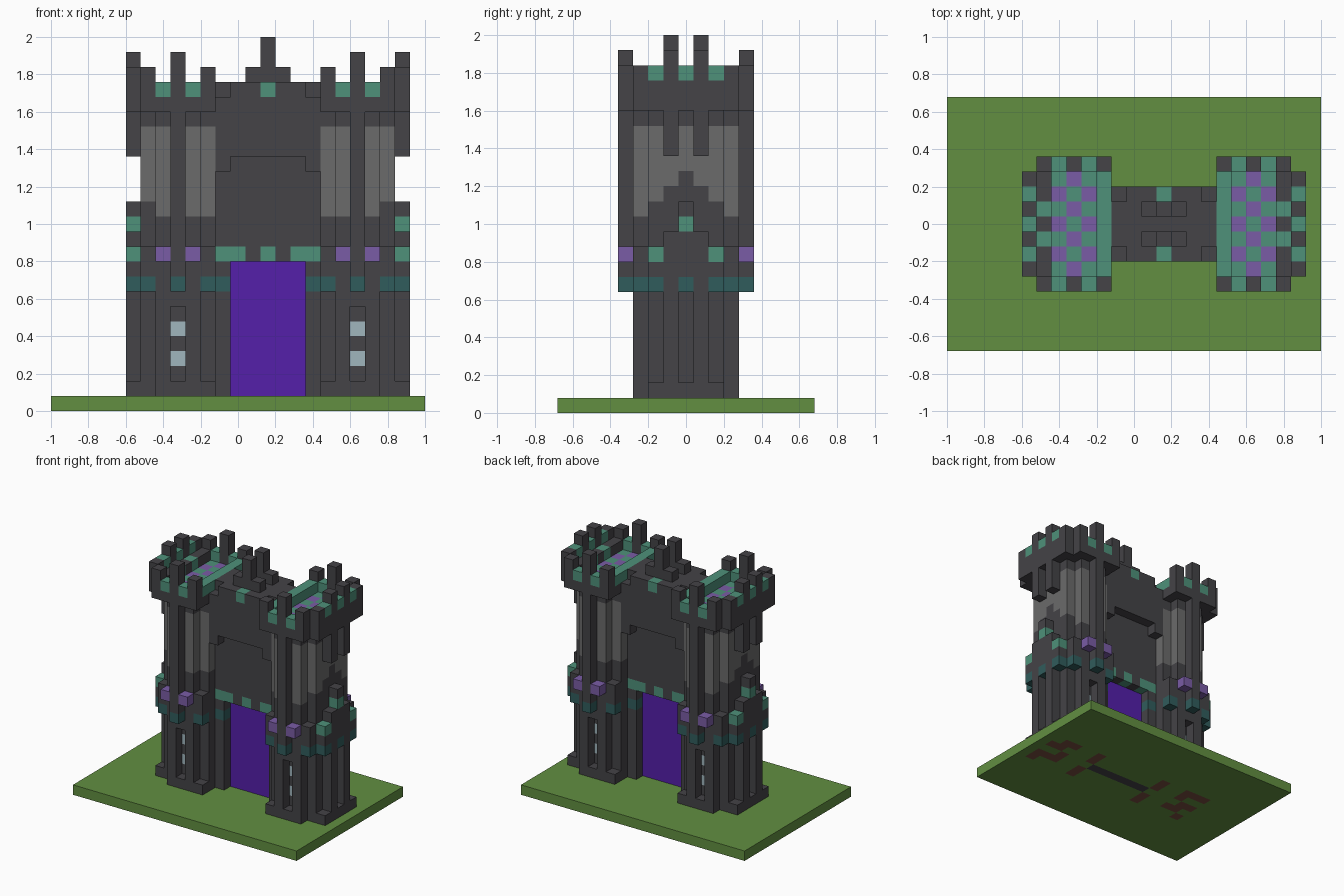
import bpy
import bmesh
from mathutils import Vector

if "Cube" in bpy.data.objects:
    bpy.data.objects.remove(bpy.data.objects["Cube"], do_unlink=True)

UNIT = 0.08
CENTRE_X = 0.16  # the gate stands off-centre on its lawn

PALETTE = {
    "dark_stone": (0.058, 0.056, 0.063),
    "pale_stone": (0.147, 0.147, 0.147),
    "grass": (0.122, 0.275, 0.053),
    "dirt": (0.188, 0.074, 0.053),
    "mint": (0.077, 0.283, 0.195),
    "teal": (0.030, 0.107, 0.107),
    "lilac": (0.195, 0.107, 0.381),
    "portal_violet": (0.089, 0.014, 0.402),
    "window_glass": (0.352, 0.468, 0.515),
}
NAMES = list(PALETTE)
MATERIALS = []
for name, rgb in PALETTE.items():
    mat = bpy.data.materials.new(name)
    mat.use_nodes = True
    mat.diffuse_color = (*rgb, 1)
    mat.node_tree.nodes["Principled BSDF"].inputs["Base Color"].default_value = (*rgb, 1)
    MATERIALS.append(mat)

AXES = [Vector(v) for v in ((1, 0, 0), (0, 1, 0), (0, 0, 1))]


def fill(cells, i, j, k, colour="dark_stone"):
    """Fill inclusive block ranges, repeated on both the front and back."""
    for x in range(i[0], i[1] + 1):
        for y in range(j[0], j[1] + 1):
            for z in range(k[0], k[1] + 1):
                cells[x, y, z] = cells[x, -y, z] = colour


def clear(cells, i, j, k):
    for z in range(k[0], k[1] + 1):
        for side in (-j, j):
            cells.pop((i, side, z), None)


def build(name, cells, face_rule=None, flip=1):
    """Make one mesh from the outer faces of the blocks."""
    bm = bmesh.new()
    cells = {(x * flip, y, z): c for (x, y, z), c in cells.items()}
    for cell, colour in cells.items():
        for a in range(3):
            for sign in (-1, 1):
                normal = AXES[a] * sign
                near = tuple(int(c + n) for c, n in zip(cell, normal))
                if near in cells:
                    continue
                u, v = AXES[(a + 1) % 3], AXES[(a + 2) % 3] * sign
                mid = Vector(cell) + normal / 2
                ring = [mid - (u + v) / 2, mid + (u - v) / 2,
                        mid + (u + v) / 2, mid - (u - v) / 2]
                face = bm.faces.new([bm.verts.new(
                    (p.x * UNIT + CENTRE_X, p.y * UNIT, (p.z + 0.5) * UNIT)) for p in ring])
                c = face_rule(cell, normal, colour) if face_rule else colour
                face.material_index = NAMES.index(c)
    bmesh.ops.remove_doubles(bm, verts=bm.verts[:], dist=UNIT / 100)
    mesh = bpy.data.meshes.new(name)
    bm.to_mesh(mesh)
    bm.free()
    for mat in MATERIALS:
        mesh.materials.append(mat)
    bpy.context.collection.objects.link(bpy.data.objects.new(name, mesh))


# Lawn, with bare soil and a stone sill showing underneath
def soil(cell, normal, colour):
    x, y, _ = cell
    if normal.z < 0:
        if y == 0 and abs(x) <= 3:
            return "dark_stone"
        patch = abs(x) in (7, 8, 9) and abs(y) <= 2 and (x + 2 * y) % 5 < 3
        if patch or (abs(x) == 4 and abs(y) in (1, 2)):
            return "dirt"
    return colour


lawn = {}
fill(lawn, (-14, 10), (-8, 8), (0, 0), "grass")
build("lawn", lawn, soil)

# Tower, described on the +x side
tower = {}
fill(tower, (4, 8), (0, 2), (1, 19))
fill(tower, (5, 7), (3, 3), (1, 19))
# Pale middle storey
fill(tower, (4, 8), (0, 2), (13, 18), "pale_stone")
fill(tower, (5, 7), (3, 3), (13, 18), "pale_stone")
# Pointed dark gable on the outer wall
for height, reach in enumerate((2, 1, 0)):
    fill(tower, (8, 8), (0, reach), (13, 13 + height))
# Feet and outer pillars
fill(tower, (9, 9), (0, 2), (1, 1))
fill(tower, (9, 9), (1, 1), (1, 8))
fill(tower, (4, 4), (3, 3), (1, 1))
# Recessed windows
clear(tower, 6, 3, (2, 6))
for level in (3, 5):
    fill(tower, (6, 6), (2, 2), (level, level), "window_glass")
# Balcony with teal underside
for i, j in ((4, 3), (8, 3), (9, 2), (9, 0), (6, 4)):
    fill(tower, (i, i), (j, j), (8, 8), "teal")
    fill(tower, (i, i), (j, j), (9, 10))
fill(tower, (9, 9), (0, 1), (9, 11))
fill(tower, (9, 9), (2, 2), (10, 10), "mint")
fill(tower, (9, 9), (0, 0), (12, 12), "mint")
fill(tower, (9, 9), (0, 0), (13, 13))
for i in (5, 7):
    fill(tower, (i, i), (4, 4), (10, 10), "lilac")
# Tall front and back pillars
fill(tower, (6, 6), (4, 4), (9, 23))
# Chequered roof deck
fill(tower, (4, 8), (0, 4), (20, 20))
for i in (5, 6, 7):
    for j in range(4):
        colour = "lilac" if (i + j) % 2 and j < 4 else "mint"
        fill(tower, (i, i), (j, j), (20, 20), colour)
# Parapet walls
fill(tower, (4, 4), (0, 3), (21, 21), "mint")
fill(tower, (8, 8), (0, 4), (21, 21))
fill(tower, (8, 8), (1, 1), (21, 21), "mint")
fill(tower, (4, 4), (4, 4), (21, 22))
fill(tower, (8, 8), (4, 4), (21, 22))
for i in (5, 7):
    fill(tower, (i, i), (4, 4), (21, 21), "mint")
fill(tower, (9, 9), (0, 3), (20, 22))
for j in (0, 2):
    fill(tower, (9, 9), (j, j), (22, 22), "mint")
# Hanging corbels that rise into merlons
fill(tower, (9, 9), (1, 1), (17, 23))

build("left_tower", tower)
build("right_tower", tower, flip=-1)

# Gatehouse between the towers
gate = {}
for side in (-3, 3):
    fill(gate, (side, side), (0, 1), (1, 9))
    fill(gate, (side, side), (0, 1), (8, 8), "teal")
    fill(gate, (side, side), (2, 2), (16, 20))
fill(gate, (-3, 3), (0, 1), (10, 21))
for i in (-3, -2, 0, 2, 3):
    fill(gate, (i, i), (1, 1), (10, 10), "mint")
# Overhanging upper wall
fill(gate, (-2, 2), (2, 2), (17, 21))
fill(gate, (0, 0), (2, 2), (21, 21), "mint")
# Stepped crest
fill(gate, (-1, 1), (1, 1), (22, 22))
fill(gate, (0, 0), (1, 1), (23, 24))
build("gatehouse", gate)

# Glowing doorway
portal = {}
fill(portal, (-2, 2), (0, 0), (1, 9), "portal_violet")
build("portal", portal)
